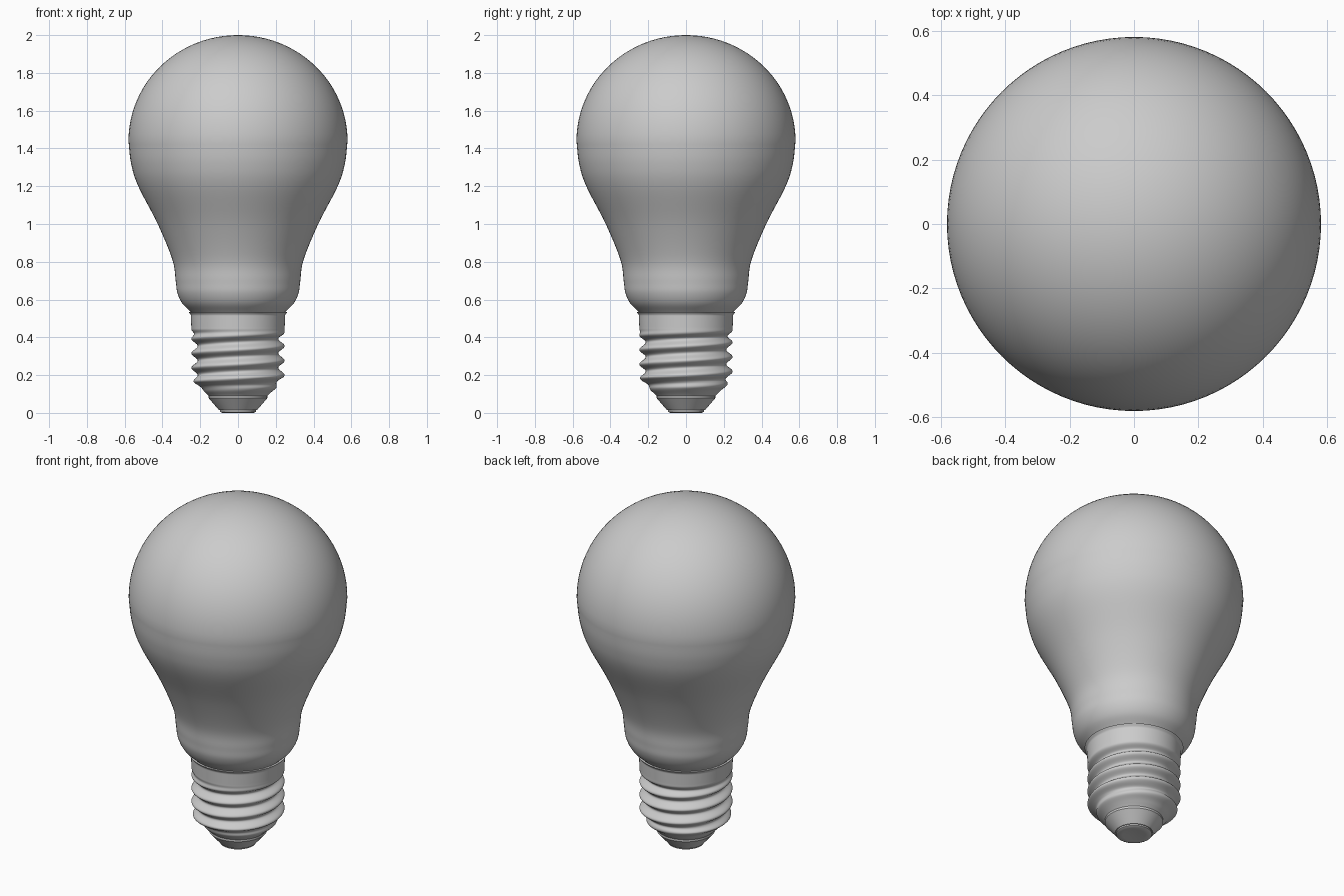
import bpy
from math import sin, cos, pi, radians
from mathutils import Vector
from mathutils.interpolate import poly_3d_calc  # noqa: F401

if "Cube" in bpy.data.objects:
    bpy.data.objects.remove(bpy.data.objects["Cube"])

SIDES = 96


def grid_object(name, zs, radius, cap_bottom=False, cap_top=False, angle=40):
    """Rings of SIDES points; radius(i, z, theta) gives each point's distance from the axis."""
    verts, faces = [], []
    for i, z in enumerate(zs):
        for j in range(SIDES):
            t = 2 * pi * j / SIDES
            r = radius(i, z, t)
            verts.append((r * cos(t), r * sin(t), z))
    for i in range(len(zs) - 1):
        for j in range(SIDES):
            k = (j + 1) % SIDES
            a, b = i * SIDES, (i + 1) * SIDES
            faces.append((a + j, a + k, b + k, b + j))
    if cap_bottom:
        faces.append(tuple(reversed(range(SIDES))))
    if cap_top:
        faces.append(tuple(range((len(zs) - 1) * SIDES, len(zs) * SIDES)))
    mesh = bpy.data.meshes.new(name)
    mesh.from_pydata(verts, [], faces)
    obj = bpy.data.objects.new(name, mesh)
    bpy.context.collection.objects.link(obj)
    bpy.ops.object.select_all(action='DESELECT')
    obj.select_set(True)
    bpy.context.view_layer.objects.active = obj
    bpy.ops.object.shade_smooth_by_angle(angle=radians(angle))
    return obj


def lathe(name, profile, **kw):
    return grid_object(name, [p[1] for p in profile], lambda i, z, t: profile[i][0], **kw)


def spline(points, steps=6):
    """Catmull-Rom curve through (r, z) points."""
    p = [Vector(q) for q in points]
    p = [2 * p[0] - p[1]] + p + [2 * p[-1] - p[-2]]
    out = []
    for a, b, c, d in zip(p, p[1:], p[2:], p[3:]):
        for s in range(steps):
            t = s / steps
            out.append(0.5 * (2 * b + (c - a) * t + (2 * a - 5 * b + 4 * c - d) * t * t
                              + (3 * b - a - 3 * c + d) * t ** 3))
    return [tuple(v) for v in out] + [tuple(p[-2])]


def ramp(x, a, b):
    s = min(1, max(0, (x - a) / (b - a)))
    return s * s * (3 - 2 * s)


# Glass bulb: curved neck below an elliptical dome
neck = spline([(0.25, 0.535), (0.295, 0.58), (0.321, 0.635), (0.33, 0.70), (0.347, 0.81),
               (0.425, 1.0), (0.528, 1.2), (0.566, 1.32), (0.58, 1.44)])
dome = [(max(0.58 * cos(a), 0.0005), 1.44 + 0.56 * sin(a))
        for a in (pi / 2 * k / 24 for k in range(1, 25))]
lathe("glass_bulb", neck + dome, cap_bottom=True, cap_top=True)

# Screw cap: tapered envelope with a right-handed helical groove that fades at both ends
ENVELOPE = [(0.085, 0.15), (0.10, 0.165), (0.135, 0.207), (0.165, 0.237), (0.19, 0.247),
            (0.45, 0.247), (0.52, 0.25), (0.535, 0.262)]
PITCH = 0.077


def cap_radius(i, z, t):
    r = ENVELOPE[-1][1]
    for (z0, r0), (z1, r1) in zip(ENVELOPE, ENVELOPE[1:]):
        if z <= z1:
            r = r0 + (r1 - r0) * (z - z0) / (z1 - z0)
            break
    phase = 2 * pi * (z - 0.20) / PITCH - t
    fade = ramp(z, 0.10, 0.18) * (1 - ramp(z, 0.395, 0.445))
    return r - 0.034 * fade * (0.5 - 0.5 * cos(phase))


grid_object("screw_cap", [0.085 + 0.45 * k / 100 for k in range(101)], cap_radius,
            cap_bottom=True, cap_top=True, angle=50)

# Insulator cone and contact button under the cap
lathe("insulator", [(0.10, 0.014), (0.155, 0.078), (0.155, 0.09)],
      cap_bottom=True, cap_top=True, angle=30)
lathe("contact", [(0.03, 0.004), (0.06, 0.001), (0.083, 0.0), (0.095, 0.006), (0.095, 0.02)],
      cap_bottom=True, cap_top=True, angle=30)
